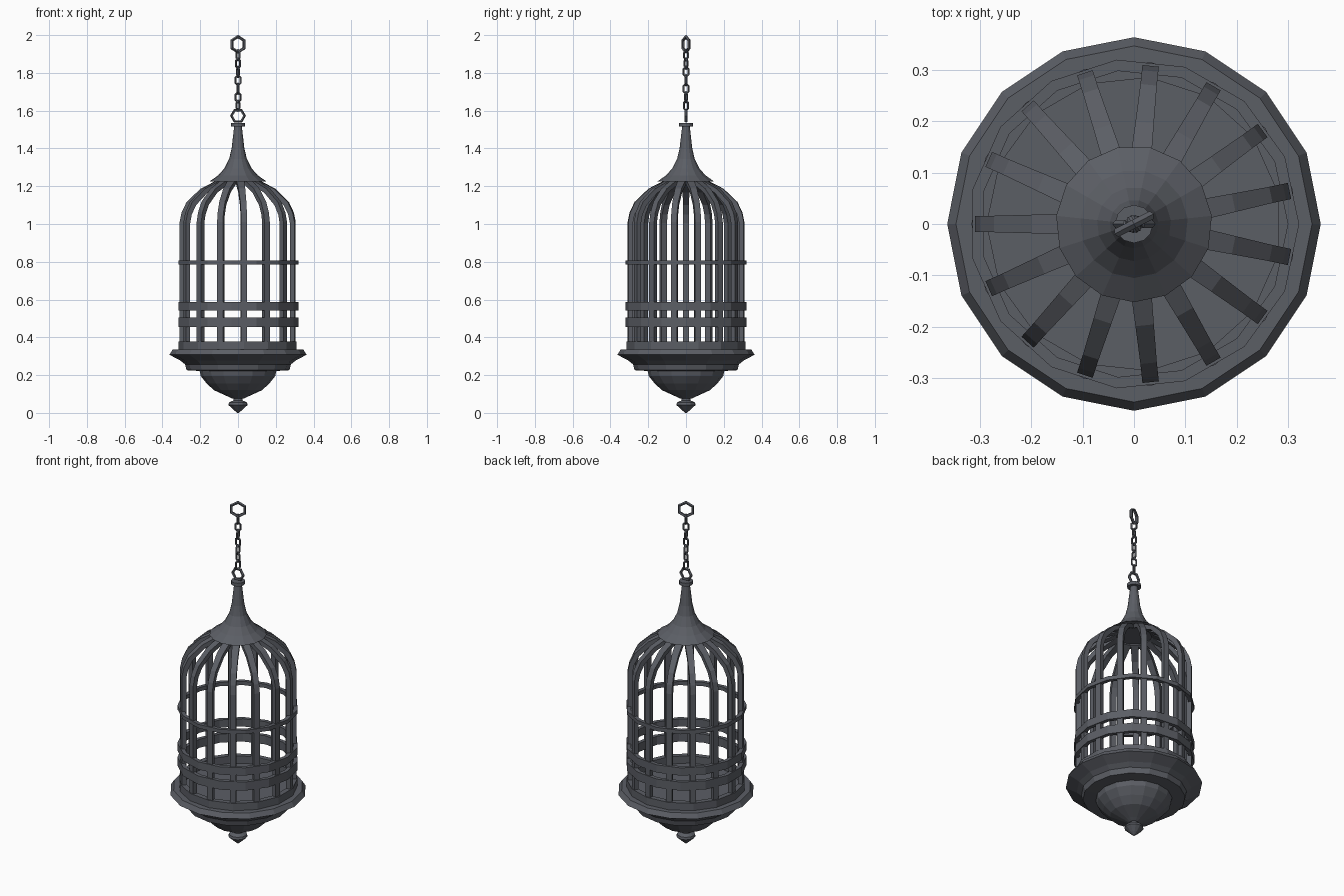
import bpy, bmesh, math
from mathutils import Vector, Matrix

if "Cube" in bpy.data.objects:
    bpy.data.objects.remove(bpy.data.objects["Cube"])

iron = bpy.data.materials.new("dark iron")
iron.diffuse_color = (0.105, 0.112, 0.13, 1)
iron.use_nodes = True
iron.node_tree.nodes["Principled BSDF"].inputs["Base Color"].default_value = iron.diffuse_color


def finish(name, bm):
    bmesh.ops.recalc_face_normals(bm, faces=bm.faces)
    me = bpy.data.meshes.new(name)
    bm.to_mesh(me)
    bm.free()
    me.materials.append(iron)
    ob = bpy.data.objects.new(name, me)
    bpy.context.collection.objects.link(ob)
    return ob


def lathe(name, profile, sides, start=0.0, closed=False):
    """Revolve (radius, z) points; open profiles get capped ends."""
    bm = bmesh.new()
    rings = []
    for r, z in profile:
        rings.append([bm.verts.new((r * math.cos(start + k * math.tau / sides),
                                    r * math.sin(start + k * math.tau / sides), z))
                      for k in range(sides)])
    pairs = list(zip(rings, rings[1:]))
    if closed:
        pairs.append((rings[-1], rings[0]))
    for a, b in pairs:
        for k in range(sides):
            n = (k + 1) % sides
            bm.faces.new((a[k], a[n], b[n], b[k]))
    if not closed:
        bm.faces.new(rings[0])
        bm.faces.new(rings[-1])
    return finish(name, bm)


def band(name, r, z0, z1, t, start=0.0):
    return lathe(name, [(r, z0), (r, z1), (r - t, z1), (r - t, z0)], 15, start, True)


def link(name, z, half_w, half_h, wire, turn, sides=6, start=0.0):
    """Upright faceted ring, stretched to half_w x half_h (centre line)."""
    bm = bmesh.new()
    rot = Matrix.Rotation(turn, 3, 'Z')
    rings = []
    for i in range(sides):
        a = start + i * math.tau / sides
        d = Vector((math.cos(a), 0, math.sin(a)))
        c = Vector((d.x * half_w, 0, d.z * half_h))
        ring = []
        for j in range(5):
            b = j * math.tau / 5
            p = c + d * wire * math.cos(b) + Vector((0, wire * math.sin(b), 0))
            ring.append(bm.verts.new(rot @ p + Vector((0, 0, z))))
        rings.append(ring)
    for i in range(sides):
        a, b = rings[i], rings[(i + 1) % sides]
        for j in range(5):
            n = (j + 1) % 5
            bm.faces.new((a[j], a[n], b[n], b[j]))
    return finish(name, bm)


# Base pan with stepped bowl, rim and floor
lathe("base_pan", [(0.03, 0.075), (0.05, 0.085), (0.127, 0.12), (0.165, 0.155), (0.197, 0.195),
                   (0.203, 0.222), (0.272, 0.226), (0.28, 0.257), (0.305, 0.277),
                   (0.363, 0.308), (0.346, 0.335)], 16)

# Bottom finial
lathe("bottom_finial", [(0.004, 0.0), (0.022, 0.015), (0.051, 0.042), (0.048, 0.055),
                        (0.024, 0.066), (0.024, 0.085)], 12)

# Horizontal bands
band("base_band", 0.316, 0.33, 0.378, 0.03, math.pi)
band("lower_band", 0.321, 0.455, 0.505, 0.022)
band("middle_band", 0.321, 0.543, 0.588, 0.022)
band("upper_ring", 0.321, 0.785, 0.807, 0.022)

# Fifteen curved bars: (outer radius, outer z, inner radius, inner z, half width)
sections = [(0.309, 0.33, 0.284, 0.33, 0.016), (0.309, 1.01, 0.284, 1.005, 0.016),
            (0.299, 1.06, 0.275, 1.05, 0.016), (0.272, 1.117, 0.25, 1.10, 0.016),
            (0.198, 1.187, 0.184, 1.166, 0.018), (0.10, 1.237, 0.09, 1.215, 0.021)]
bm = bmesh.new()
for k in range(15):
    rot = Matrix.Rotation(math.pi + k * math.tau / 15, 3, 'Z')
    prev = None
    for ro, zo, ri, zi, w in sections:
        ring = [bm.verts.new(rot @ Vector(p)) for p in
                ((ro, -w, zo), (ro, w, zo), (ri, w, zi), (ri, -w, zi))]
        if prev:
            for j in range(4):
                n = (j + 1) % 4
                bm.faces.new((prev[j], prev[n], ring[n], ring[j]))
        else:
            bm.faces.new(ring)
        prev = ring
    bm.faces.new(prev)
finish("cage_bars", bm)

# Flared spire and its collar
lathe("roof_spire", [(0.152, 1.225), (0.105, 1.258), (0.072, 1.295), (0.047, 1.345),
                     (0.034, 1.40), (0.02, 1.52)], 15, -math.pi / 2)
lathe("spire_collar", [(0.037, 1.517), (0.037, 1.536)], 12)

# Hanging chain
link("bottom_loop", 1.573, 0.034, 0.034, 0.008, 0.0)
for i in range(7):
    link("chain_link_%d" % (i + 1), 1.627 + i * 0.0445, 0.015, 0.028, 0.006,
         math.radians(60 + 90 * i + 12 * i), 6, math.pi / 6)
link("top_ring", 1.951, 0.041, 0.041, 0.009, math.radians(27), 6, math.pi / 6)
